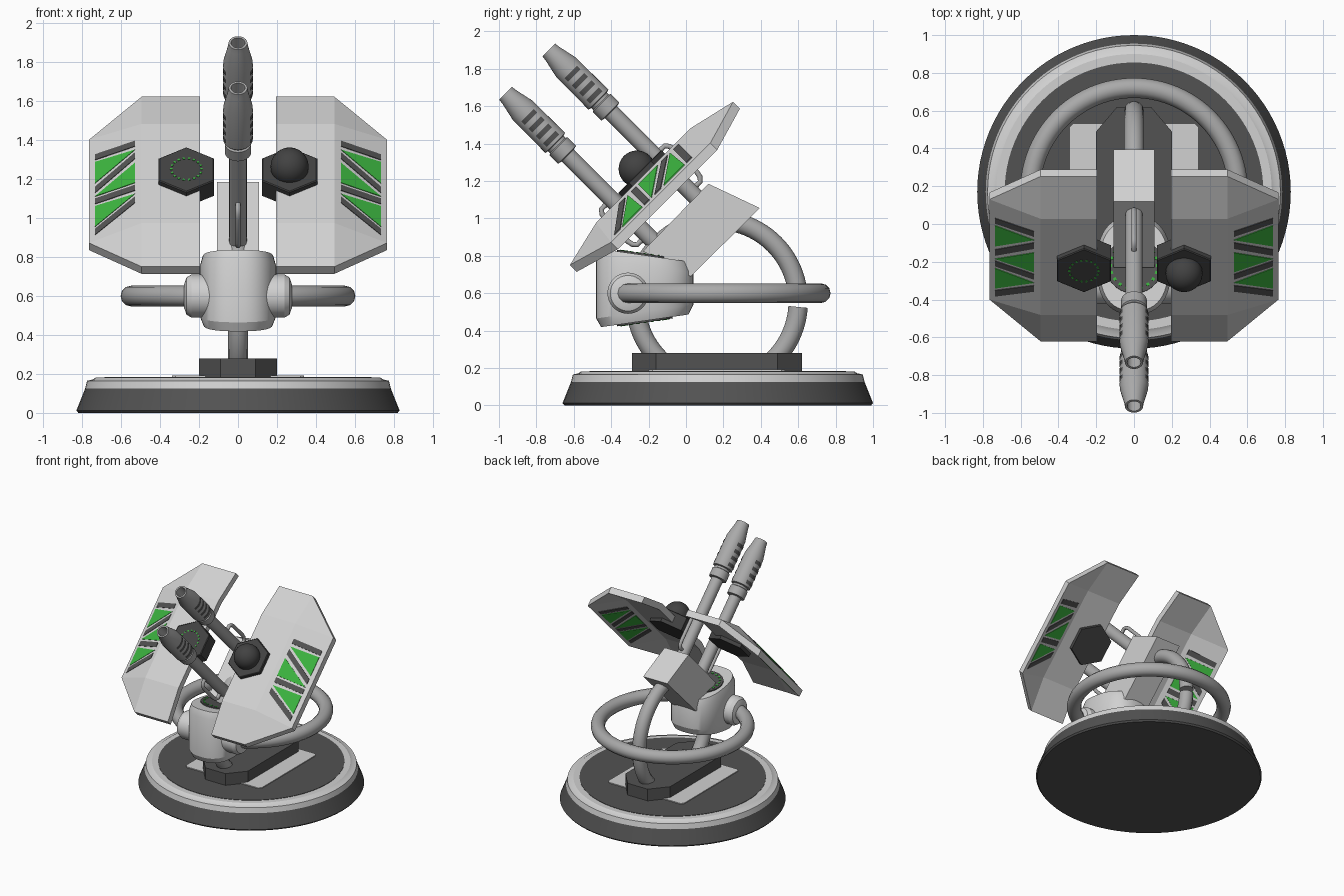
import bpy, bmesh, math
from mathutils import Vector, Matrix

if "Cube" in bpy.data.objects:
    bpy.data.objects.remove(bpy.data.objects["Cube"])

def mat(name, rgb):
    m = bpy.data.materials.new(name)
    m.diffuse_color = (*rgb, 1)
    m.use_nodes = True
    m.node_tree.nodes["Principled BSDF"].inputs["Base Color"].default_value = m.diffuse_color
    return m

LIGHT = mat("light_grey", (0.64, 0.64, 0.64))
MID = mat("mid_grey", (0.40, 0.40, 0.40))
DARK = mat("dark_grey", (0.085, 0.085, 0.085))
POD = mat("charcoal", (0.055, 0.055, 0.055))
GREEN = mat("green", (0.045, 0.46, 0.05))

R2 = math.sqrt(0.5)
V, W = Vector((0, R2, R2)), Vector((0, -R2, R2))   # up the shield / along the guns
# tilted frame: local x = x, local y = V, local z = W
TILT = Matrix(((1, 0, 0, 0), (0, R2, -R2, 0), (0, R2, R2, 0), (0, 0, 0, 1)))

def finish(name, bm, material, matrix=None, smooth=None):
    if matrix:
        bm.transform(matrix)
    bmesh.ops.remove_doubles(bm, verts=bm.verts, dist=1e-5)
    bmesh.ops.recalc_face_normals(bm, faces=bm.faces)
    me = bpy.data.meshes.new(name)
    bm.to_mesh(me)
    bm.free()
    me.materials.append(material)
    ob = bpy.data.objects.new(name, me)
    bpy.context.collection.objects.link(ob)
    if smooth:
        bpy.ops.object.select_all(action='DESELECT')
        ob.select_set(True)
        bpy.context.view_layer.objects.active = ob
        bpy.ops.object.shade_smooth_by_angle(angle=math.radians(smooth))
    return ob

def loft(name, rings, material, matrix=None, smooth=None, caps=True):
    bm = bmesh.new()
    vs = [[bm.verts.new(p) for p in r] for r in rings]
    n = len(rings[0])
    for a, b in zip(vs, vs[1:]):
        for i in range(n):
            j = (i + 1) % n
            bm.faces.new((a[i], a[j], b[j], b[i]))
    if caps:
        bm.faces.new(vs[0][::-1])
        bm.faces.new(vs[-1])
    return finish(name, bm, material, matrix, smooth)

def circle(r, z, n, start=0):
    return [(r * math.cos(start + math.tau * i / n), r * math.sin(start + math.tau * i / n), z)
            for i in range(n)]

def lathe(name, profile, material, matrix=None, n=64, smooth=30):
    return loft(name, [circle(r, z, n) for r, z in profile], material, matrix, smooth)

def prism(name, pts, z0, z1, material, matrix=None):
    return loft(name, [[(x, y, z) for x, y in pts] for z in (z0, z1)], material, matrix)

def tube(name, pts, r, material, cyclic=False):
    cu = bpy.data.curves.new(name, 'CURVE')
    cu.dimensions, cu.bevel_depth, cu.bevel_resolution, cu.use_fill_caps = '3D', r, 4, True
    sp = cu.splines.new('POLY')
    sp.points.add(len(pts) - 1)
    for p, q in zip(sp.points, pts):
        p.co = (*q, 1)
    sp.use_cyclic_u, sp.use_smooth = cyclic, True
    ob = bpy.data.objects.new(name, cu)
    bpy.context.collection.objects.link(ob)
    cu.materials.append(material)
    return ob

def dots(name, r, count, size, matrix):
    bm = bmesh.new()
    for i in range(count):
        a = math.tau * i / count
        bmesh.ops.create_cube(bm, size=1, matrix=Matrix.Rotation(a, 4, 'Z')
                              @ Matrix.Translation((r, 0, 0)) @ Matrix.Diagonal((size, size, 0.006, 1)))
    return finish(name, bm, GREEN, matrix)

# round base
BASE = Matrix.Translation((0, 0.17, 0))
lathe("base_skirt", [(0.82, 0), (0.83, 0.012), (0.785, 0.125)], DARK, BASE, 96)
lathe("base_rim", [(0.785, 0.125), (0.775, 0.165), (0.745, 0.172), (0.73, 0.182), (0.685, 0.182)],
      LIGHT, BASE, 96)
lathe("base_deck", [(0.685, 0.175), (0.685, 0.185)], DARK, BASE, 96)
def octagon(x, y0, y1, cx, cy):
    return [(x, y0 + cy), (x, y1 - cy), (x - cx, y1), (cx - x, y1),
            (-x, y1 - cy), (-x, y0 + cy), (cx - x, y0), (x - cx, y0)]
prism("deck_plate", octagon(0.34, -0.2, 0.53, 0.02, 0.02), 0.18, 0.192, LIGHT)
prism("pedestal_block", octagon(0.2, -0.29, 0.62, 0.11, 0.13), 0.18, 0.28, DARK)

# upright arm loop and flat ring
def ring_pts(r, n=96):
    return [(r * math.cos(math.tau * i / n), r * math.sin(math.tau * i / n)) for i in range(n)]
tube("arm_loop", [(0, 0.165 + a, 0.555 + b) for a, b in ring_pts(0.435) if b > -0.36], 0.052, MID)
tube("flat_ring", [(a, 0.17 + b, 0.6) for a, b in ring_pts(0.55)], 0.053, MID, True)

# turret body: rounded drum, tapering to the back
def body_ring(scale, top, inset):
    pts = []
    for i in range(48):
        a = math.tau * i / 48
        c, s = math.cos(a), math.sin(a)
        x = 0.197 * scale * math.copysign(abs(c) ** 0.8, c)
        y = -0.22 + 0.26 * scale * math.copysign(abs(s) ** 0.8, s)
        t = (y + 0.48) / 0.52
        z = (0.84 - 0.075 * t - inset) if top else (0.415 + 0.075 * t + inset)
        pts.append((x, y, z))
    return pts
loft("turret_body", [body_ring(0.9, False, 0), body_ring(1, False, 0.05),
                     body_ring(1, True, 0.055), body_ring(0.92, True, 0)], LIGHT, None, 25)
for nm, z, tilt in (("top", 0.803, -8.2), ("bottom", 0.452, 8.2)):
    m = Matrix.Translation((0, -0.22, z)) @ Matrix.Rotation(math.radians(tilt), 4, 'X')
    lathe("body_cap_" + nm, [(0.15, -0.008), (0.15, 0.008)], DARK, m, 40)
    dots("body_lights_" + nm, 0.125, 20, 0.016, m @ Matrix.Translation((0, 0, 0.008 if z > 0.6 else -0.008)))

# side pivots
for s in (-1, 1):
    m = Matrix.Translation((0, -0.31, 0.6)) @ Matrix.Rotation(s * math.pi / 2, 4, 'Y')
    lathe("pivot_boss", [(0.11, 0.1), (0.11, 0.24), (0.095, 0.265), (0.06, 0.277)], LIGHT, m, 40)

# breech box: side profile extruded across x
prof = [(0.12, 1.185), (0.395, 1.055), (0.025, 0.69), (-0.23, 0.825)]
loft("breech_box", [[(x, y, z) for y, z in prof] for x in (-0.108, 0.108)], LIGHT)

# guns: s is the distance back from the muzzle
for nm, v, w, side in (("upper", 0.825, 1.862, 1), ("lower", 0.498, 1.862, -1)):
    m = TILT @ Matrix.Translation((0, v, w))
    gun = [(0.036, -0.12), (0.036, 0), (0.048, 0), (0.052, -0.03), (0.074, -0.13), (0.075, -0.375),
           (0.058, -0.38), (0.058, -0.395), (0.068, -0.4), (0.068, -0.465), (0.045, -0.47), (0.045, -1.13)]
    lathe("gun_" + nm, gun, MID, m, 32)
    # cooling slots: thin curved plates on both sides
    bm = bmesh.new()
    for i in range(4):
        z = -0.165 - 0.055 * i
        for c in (0, math.pi):
            for k in range(-3, 3):
                bm.faces.new([bm.verts.new((0.0775 * math.cos(c + a * 0.22), 0.0775 * math.sin(c + a * 0.22), zz))
                              for a, zz in ((k, z), (k + 1, z), (k + 1, z - 0.028), (k, z - 0.028))])
    finish("gun_slots_" + nm, bm, DARK, m)
    # bent handle on the outer side
    path = [(0.03, -0.8), (0.075, -0.8), (0.092, -0.82), (0.098, -0.85), (0.098, -1.02),
            (0.092, -1.05), (0.075, -1.07), (0.03, -1.07)]
    tube("gun_handle_" + nm, [m @ Vector((0, side * a, b)) for a, b in path], 0.014, MID)

# shields: folded plates, then stripes and pods
VC = 0.709
def wing_w(x):
    return 1.03 - (abs(x) - 0.495) * 0.13 / 0.27
def shield(s):
    bm = bmesh.new()
    layers = []
    for d in (0, -0.052):
        g = {}
        for x in (0.195, 0.495):
            for k, (dv, w) in enumerate(((-0.617, 0.97), (-0.36, 1.03), (0.36, 1.03), (0.617, 0.97))):
                g[x, k] = bm.verts.new((s * x, VC + dv, w + d))
        for k, dv in ((1, -0.375), (2, 0.375)):
            g[0.765, k] = bm.verts.new((s * 0.765, VC + dv, 0.9 + d))
        a, b, c = 0.195, 0.495, 0.765
        for k in range(3):
            bm.faces.new([g[a, k], g[b, k], g[b, k + 1], g[a, k + 1]])
        bm.faces.new([g[b, 1], g[c, 1], g[c, 2], g[b, 2]])
        bm.faces.new([g[b, 0], g[c, 1], g[b, 1]])
        bm.faces.new([g[b, 2], g[c, 2], g[b, 3]])
        layers.append([g[i] for i in ((a, 0), (b, 0), (c, 1), (c, 2), (b, 3), (a, 3), (a, 2), (a, 1))])
    f, r = layers
    for i in range(8):
        j = (i + 1) % 8
        bm.faces.new((f[i], f[j], r[j], r[i]))
    finish("shield", bm, LIGHT, TILT)

I, O = 0.53, 0.735
STRIPES = [("bar", DARK, [(I, 0.96), (O, 0.96), (O, 0.92), (I, 0.92)]),
           ("triangle", GREEN, [(O, 0.905), (I, 0.895), (O, 0.75)]),
           ("diagonal", DARK, [(I, 0.875), (I, 0.83), (O, 0.68), (O, 0.725)]),
           ("triangle", GREEN, [(I, 0.80), (I, 0.655), (O, 0.655)]),
           ("bar", DARK, [(I, 0.64), (O, 0.64), (O, 0.60), (I, 0.60)]),
           ("triangle", GREEN, [(O, 0.585), (I, 0.575), (O, 0.435)]),
           ("diagonal", DARK, [(I, 0.555), (I, 0.51), (O, 0.375), (O, 0.42)])]
for s in (-1, 1):
    shield(s)
    for nm, material, pts in STRIPES:
        for face, off in (("front", 0), ("back", -0.052)):
            loft(f"stripe_{nm}_{face}", [[(s * x, v, wing_w(x) + off + d) for x, v in pts]
                                         for d in (-0.004, 0.004)], material, TILT)
    # hexagonal pod through the shield's inner edge
    m = TILT @ Matrix.Translation((s * 0.265, VC, 0))
    loft("hex_pod", [circle(r, w, 6, math.pi / 6) for r, w in ((0.164, 0.95), (0.164, 1.055), (0.158, 1.06))],
         POD, m)
    if s < 0:
        dots("pod_lights", 0.078, 18, 0.011, m @ Matrix.Translation((0, 0, 1.06)))
    else:
        bm = bmesh.new()
        bmesh.ops.create_uvsphere(bm, u_segments=32, v_segments=16, radius=0.098)
        finish("pod_dome", bm, POD, m @ Matrix.Translation((0, 0, 1.08)), 60)
